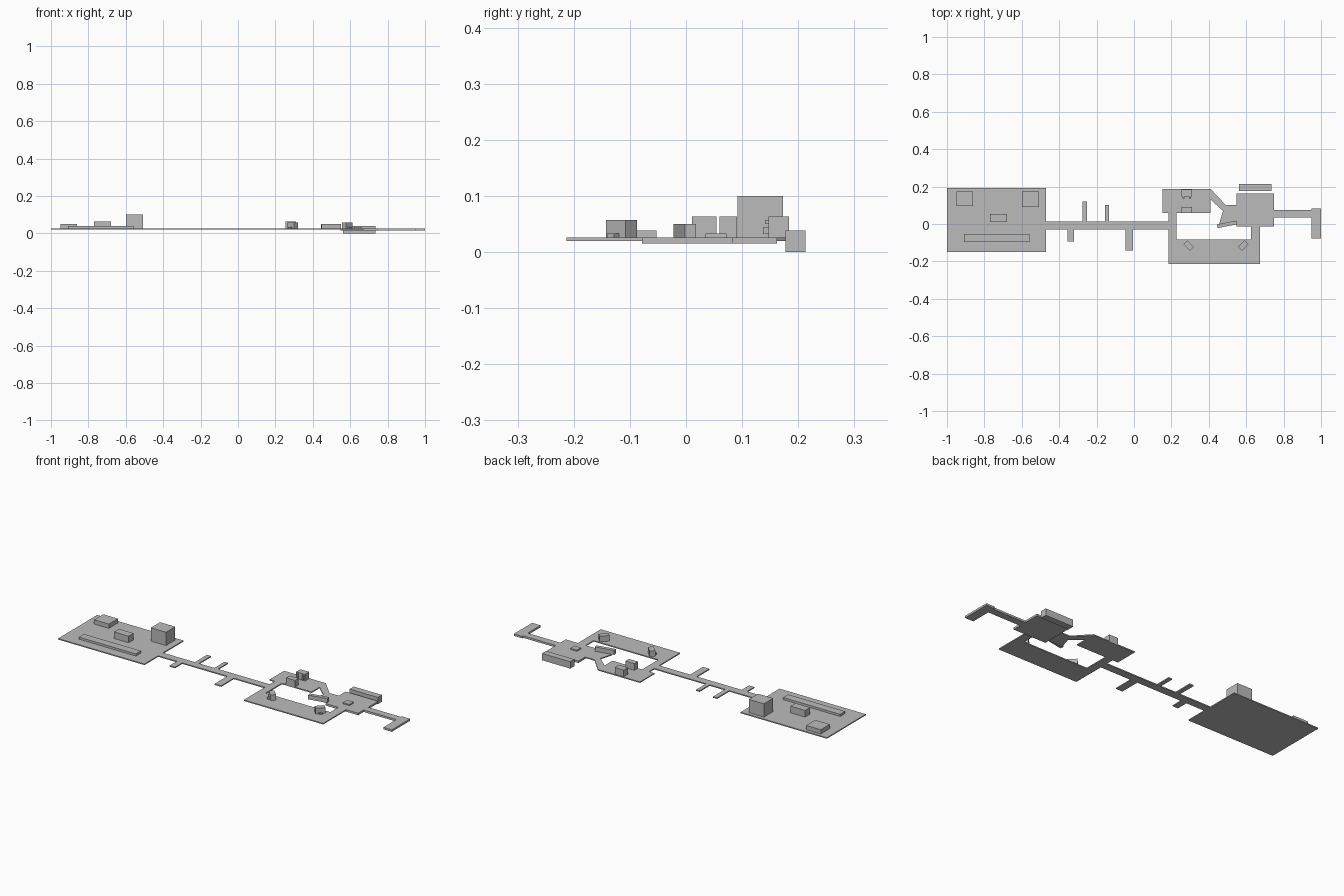
import bpy, bmesh
from math import radians
from mathutils import Matrix

cube = bpy.data.objects.get("Cube")
if cube:
    bpy.data.objects.remove(cube, do_unlink=True)

grey = bpy.data.materials.new("plain_grey")
grey.use_nodes = True
grey.diffuse_color = (0.5, 0.5, 0.5, 1)
grey.node_tree.nodes["Principled BSDF"].inputs["Base Color"].default_value = (0.5, 0.5, 0.5, 1)

TOP = 0.026      # walking surface
THIN = 0.02      # underside of the main floors
DEEP = 0.015     # underside of the thicker end floors


def finish(name, bm):
    bmesh.ops.recalc_face_normals(bm, faces=bm.faces)
    mesh = bpy.data.meshes.new(name)
    bm.to_mesh(mesh)
    bm.free()
    mesh.materials.append(grey)
    obj = bpy.data.objects.new(name, mesh)
    bpy.context.collection.objects.link(obj)
    return obj


def prism(name, outline, z0, z1):
    """Extrude a flat outline from z0 up to z1."""
    bm = bmesh.new()
    face = bm.faces.new([bm.verts.new((x, y, z0)) for x, y in outline])
    ext = bmesh.ops.extrude_face_region(bm, geom=[face])
    for v in ext["geom"]:
        if isinstance(v, bmesh.types.BMVert):
            v.co.z = z1
    return finish(name, bm)


def box(name, x0, x1, y0, y1, z0, z1):
    return prism(name, [(x0, y0), (x1, y0), (x1, y1), (x0, y1)], z0, z1)


def turned_box(name, cx, cy, length, width, angle, z1):
    """Box on the floor, turned about the vertical axis."""
    bm = bmesh.new()
    h = z1 - TOP
    bmesh.ops.create_cube(bm, size=1, matrix=(
        Matrix.Translation((cx, cy, TOP + h / 2))
        @ Matrix.Rotation(radians(angle), 4, 'Z')
        @ Matrix.Diagonal((length, width, h, 1))))
    return finish(name, bm)


# Large hall floor and its blocks
box("hall_floor", -1, -0.47, -0.15, 0.192, THIN, TOP)
box("hall_low_block", -0.95, -0.86, 0.095, 0.174, TOP, 0.05)
box("hall_tall_block", -0.6, -0.507, 0.092, 0.173, TOP, 0.1)
box("hall_middle_block", -0.77, -0.68, 0.011, 0.054, TOP, 0.063)
box("hall_long_bench", -0.91, -0.56, -0.097, -0.053, TOP, 0.038)

# Corridor with side stubs
box("corridor", -0.47, 0.185, -0.029, 0.014, THIN, TOP)
for i, (x0, x1, y0, y1) in enumerate([
        (-0.275, -0.25, 0.014, 0.12), (-0.155, -0.133, 0.014, 0.102),
        (-0.355, -0.322, -0.093, -0.029), (-0.045, -0.005, -0.141, -0.029)]):
    box(f"corridor_stub_{i + 1}", x0, x1, y0, y1, THIN, TOP)

# Ring of rooms around the open court
box("back_room_floor", 0.152, 0.41, 0.06, 0.187, THIN, TOP)
box("court_right_walk", 0.185, 0.228, -0.083, 0.06, THIN, TOP)
box("front_room_floor", 0.185, 0.673, -0.213, -0.083, THIN, TOP)
box("court_left_walk", 0.625, 0.673, -0.083, -0.013, THIN, TOP)
prism("diagonal_walk", [(0.41, 0.187), (0.49, 0.102), (0.548, 0.102), (0.548, 0.006),
                        (0.455, 0.0), (0.476, 0.07), (0.41, 0.13)], THIN, TOP)

# Back room furniture
box("back_room_near_block", 0.254, 0.309, 0.06, 0.091, TOP, 0.063)
box("back_room_far_block", 0.254, 0.309, 0.147, 0.184, TOP, 0.063)
for x in (0.264, 0.299):
    box("block_prong", x - 0.005, x + 0.005, 0.137, 0.147, 0.032, 0.045)
    box("block_upper_prong", x - 0.005, x + 0.005, 0.141, 0.147, 0.05, 0.057)

# Turned blocks of the front room, mirrored in pose
turned_box("front_room_right_block", 0.292, -0.115, 0.05, 0.029, -45, 0.057)
turned_box("front_room_left_block", 0.584, -0.115, 0.05, 0.029, 45, 0.057)
turned_box("right_block_step", 0.279, -0.13, 0.018, 0.012, -45, 0.033)
turned_box("left_block_step", 0.599, -0.13, 0.018, 0.012, 45, 0.033)

# Counter beside the court
turned_box("court_counter", 0.497, -0.002, 0.106, 0.02, 11, 0.05)

# End room, arm and crosspiece
box("end_room_floor", 0.548, 0.748, -0.013, 0.162, DEEP, TOP)
box("end_room_small_block", 0.62, 0.66, 0.035, 0.072, TOP, 0.033)
box("end_arm", 0.748, 0.948, 0.035, 0.075, DEEP, TOP)
box("end_crosspiece", 0.948, 1, -0.078, 0.083, DEEP, TOP)

# Free-standing block behind the end room
box("outer_block", 0.562, 0.735, 0.177, 0.213, 0, 0.038)
